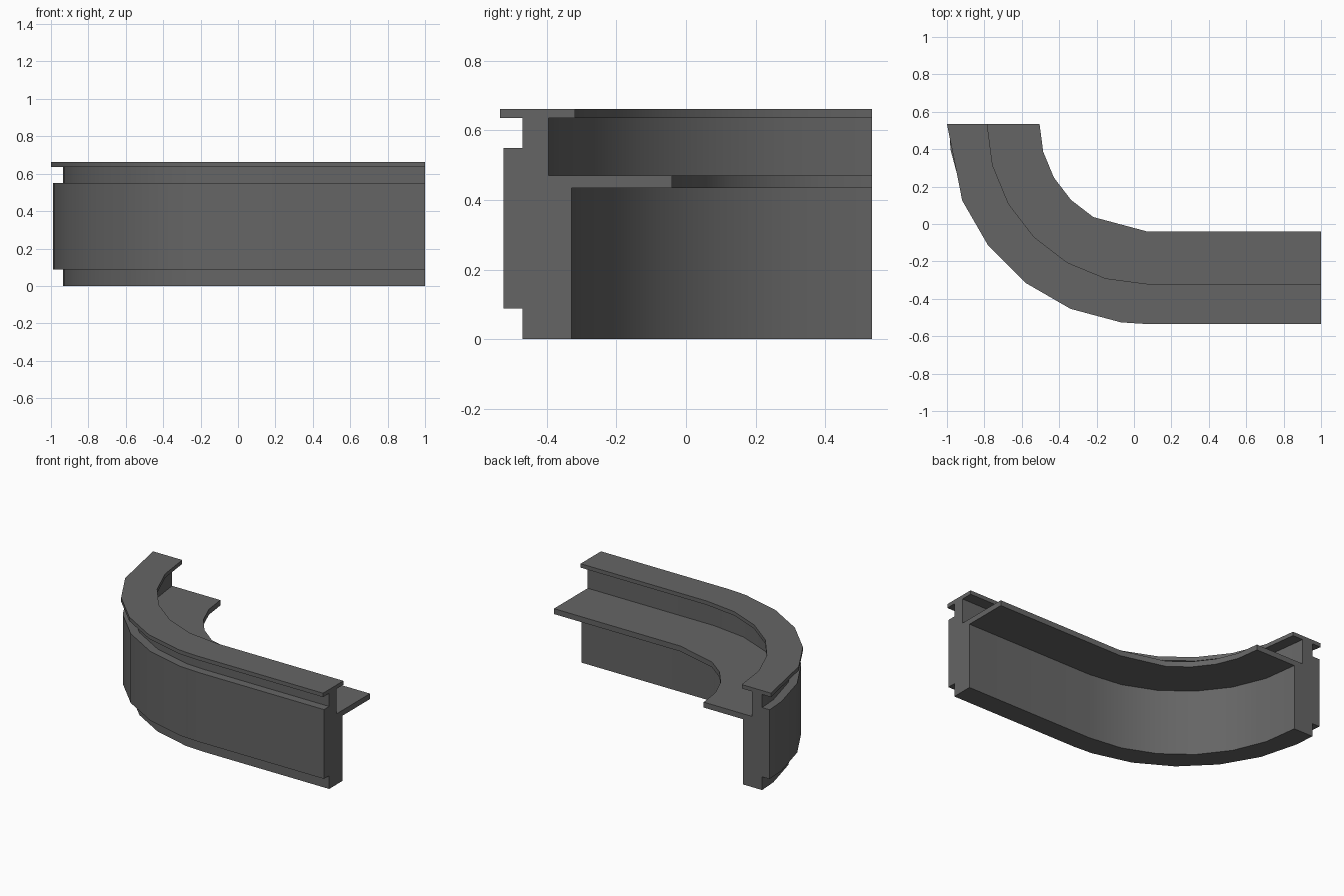
import bpy, bmesh, math

if "Cube" in bpy.data.objects:
    bpy.data.objects.remove(bpy.data.objects["Cube"])

# One swept section: a straight run along +x, then a quarter turn to +y
CX, CY, R = 0.07, 0.535, 1.07
COARSE = [0, 15, 30, 45, 60, 75, 90]
FINE = [0, 7.5, 22.5, 37.5, 52.5, 67.5, 82.5, 90]
SLAB = [0, 22.5, 37.5, 52.5, 67.5, 82.5, 90]
SHELF = [0, 15, 30, 45, 60, 90]

# Section corners: (distance inward from outer edge, height, arc stations)
section = [
    (0.065, 0.0, FINE), (0.065, 0.088, FINE),        # recessed plinth
    (0.010, 0.088, FINE), (0.010, 0.549, FINE),      # front panel
    (0.065, 0.549, FINE), (0.065, 0.636, FINE),      # groove under the top
    (0.0, 0.636, SLAB), (0.0, 0.662, SLAB),          # top slab, outer edge
    (0.215, 0.662, COARSE), (0.215, 0.636, COARSE),  # top slab, inner edge
    (0.140, 0.636, COARSE), (0.140, 0.470, COARSE),  # upright behind the top
    (0.495, 0.470, SHELF), (0.495, 0.434, SHELF),    # work shelf
    (0.205, 0.434, COARSE), (0.205, 0.0, COARSE),    # inner wall
]

bm = bmesh.new()


def rail(d, z, stations):
    r = R - d
    pts = [(CX - r * math.cos(math.radians(a)), CY - r * math.sin(math.radians(a)))
           for a in stations]
    pts.append((1.0, CY - r))
    return [bm.verts.new((x, y, z)) for x, y in pts]


rails = [rail(*s) for s in section]

# Walls as quads, level surfaces as one polygon between two rails
for i, a in enumerate(rails):
    j = (i + 1) % len(rails)
    b = rails[j]
    if section[i][0] == section[j][0]:
        for k in range(len(a) - 1):
            bm.faces.new((a[k], a[k + 1], b[k + 1], b[k]))
    else:
        bm.faces.new(a + b[::-1])

# Flat ends
bm.faces.new([r[0] for r in rails])
bm.faces.new([r[-1] for r in rails])
bmesh.ops.recalc_face_normals(bm, faces=bm.faces)

mesh = bpy.data.meshes.new("curved_counter")
bm.to_mesh(mesh)
bm.free()
counter = bpy.data.objects.new("curved_counter", mesh)
bpy.context.collection.objects.link(counter)

grey = bpy.data.materials.new("dark grey")
grey.diffuse_color = (0.13, 0.13, 0.13, 1)
grey.use_nodes = True
grey.node_tree.nodes["Principled BSDF"].inputs["Base Color"].default_value = grey.diffuse_color
mesh.materials.append(grey)

bpy.context.view_layer.objects.active = counter
counter.select_set(True)
bpy.ops.object.shade_smooth_by_angle(angle=math.radians(35))
